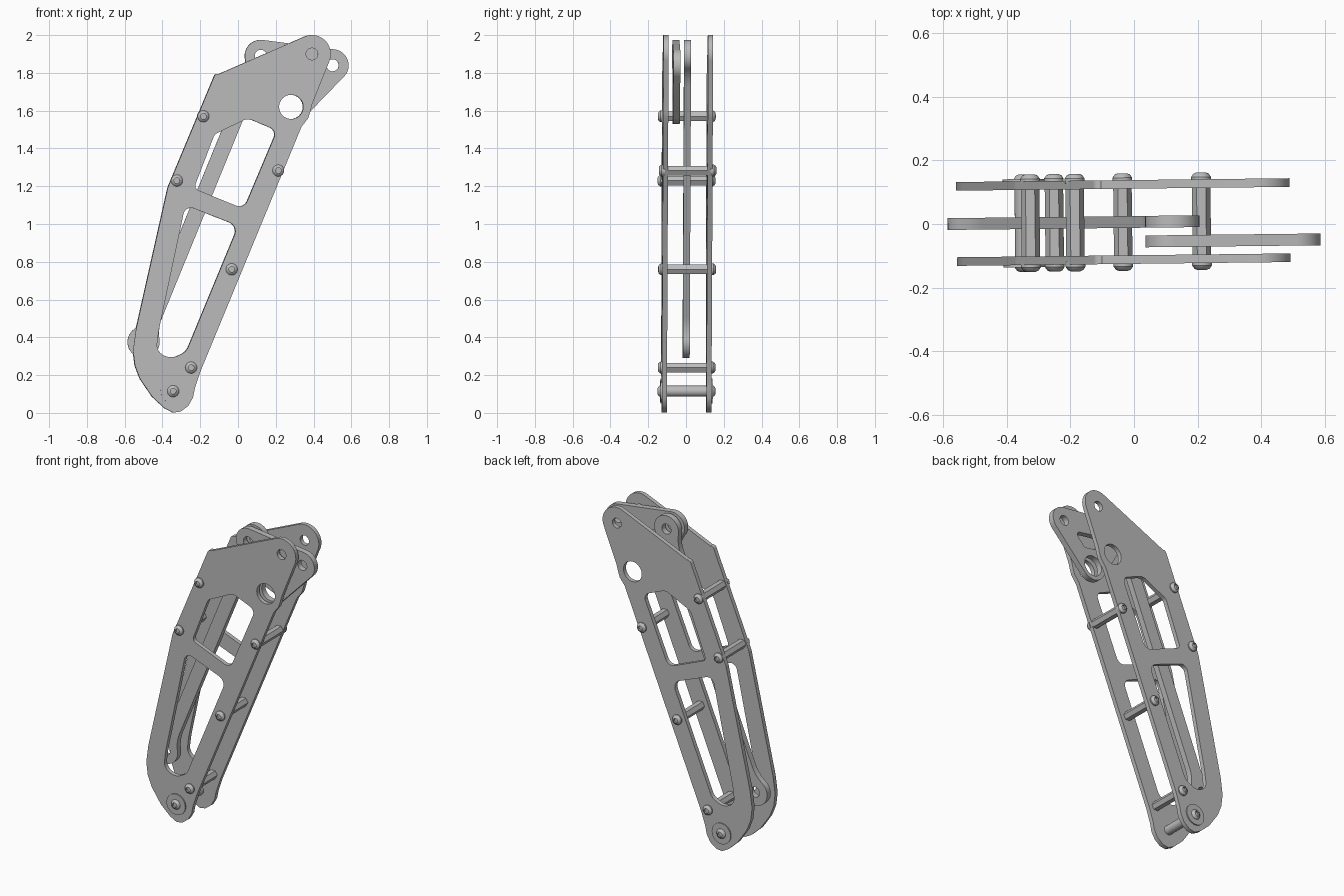
import bpy, bmesh, math
from mathutils import Vector, Matrix
from mathutils.geometry import convex_hull_2d

cube = bpy.data.objects.get("Cube")
if cube:
    bpy.data.objects.remove(cube)

grey = bpy.data.materials.new("plain_grey")
grey.use_nodes = True
grey.diffuse_color = (0.5, 0.5, 0.5, 1)
grey.node_tree.nodes["Principled BSDF"].inputs["Base Color"].default_value = (0.5, 0.5, 0.5, 1)

# The assembly is turned very slightly about the vertical
PLACE = Matrix.Translation((0, 0.0065, 0)) @ Matrix.Rotation(0.0115, 4, 'Z')
HALF_GAP = 0.118
OUTER = 0.1315


def circle(x, z, r, n=32):
    return [Vector((x + r * math.cos(i * math.tau / n), z + r * math.sin(i * math.tau / n)))
            for i in range(n)]


def rounded(corners, steps=7):
    """Polygon from (x, z, radius) corners, with filleted corners."""
    out = []
    for i, (x, z, r) in enumerate(corners):
        p = Vector((x, z))
        if r == 0:
            out.append(p)
            continue
        a = (Vector(corners[i - 1][:2]) - p).normalized()
        b = (Vector(corners[(i + 1) % len(corners)][:2]) - p).normalized()
        half = a.angle(b) / 2
        start, end = p + a * r / math.tan(half), p + b * r / math.tan(half)
        centre = p + (a + b).normalized() * r / math.sin(half)
        for k in range(steps + 1):
            d = (start.lerp(end, k / steps) - centre).normalized()
            out.append(centre + d * r)
    return out


def hull(circles):
    pts = [p for c in circles for p in circle(*c, 48)]
    return [pts[i] for i in convex_hull_2d(pts)]


def finish(ob):
    ob.data.materials.clear()
    ob.data.materials.append(grey)
    bpy.ops.object.select_all(action='DESELECT')
    ob.select_set(True)
    bpy.context.view_layer.objects.active = ob
    bpy.ops.object.shade_smooth_by_angle(angle=math.radians(32))


def sheet(name, loops, y, thickness):
    """Flat part cut from sheet: first loop is the outline, the rest are openings."""
    cu = bpy.data.curves.new(name, 'CURVE')
    cu.dimensions, cu.fill_mode = '2D', 'BOTH'
    cu.extrude = thickness / 2
    for loop in loops:
        sp = cu.splines.new('POLY')
        sp.points.add(len(loop) - 1)
        for pt, p in zip(sp.points, loop):
            pt.co = (p.x, p.y, 0, 1)
        sp.use_cyclic_u = True
    ob = bpy.data.objects.new(name, cu)
    bpy.context.collection.objects.link(ob)
    ob.matrix_world = PLACE @ Matrix.Translation((0, y, 0)) @ Matrix.Rotation(math.pi / 2, 4, 'X')
    bpy.ops.object.select_all(action='DESELECT')
    ob.select_set(True)
    bpy.context.view_layer.objects.active = ob
    bpy.ops.object.convert(target='MESH')
    finish(bpy.context.view_layer.objects.active)


def lathe(name, x, z, profile, sides, side=1):
    """Turned part: (radius, y) profile spun about the y axis."""
    bm = bmesh.new()
    vs = [bm.verts.new((r, y * side, 0)) for r, y in profile]
    es = [bm.edges.new(pair) for pair in zip(vs, vs[1:])]
    bmesh.ops.spin(bm, geom=vs + es, cent=(0, 0, 0), axis=(0, 1, 0),
                   angle=math.tau, steps=sides, use_duplicate=False)
    bmesh.ops.remove_doubles(bm, verts=bm.verts, dist=0.0001)
    bmesh.ops.recalc_face_normals(bm, faces=bm.faces)
    me = bpy.data.meshes.new(name)
    bm.to_mesh(me)
    bm.free()
    ob = bpy.data.objects.new(name, me)
    bpy.context.collection.objects.link(ob)
    ob.matrix_world = PLACE @ Matrix.Translation((x, 0, z))
    finish(ob)


# Joints
TIP = (0.39, 1.90)
PIVOT = (0.28, 1.62)
ROD_TOP = Vector((0.12, 1.89))
ROD_BOTTOM = Vector((-0.50, 0.375))
CRANK_END = (0.50, 1.84)
FOOT = (-0.345, 0.115)

# Side plates: outline, two windows, pivot hole and tip hole
outline = rounded([
    (-0.12, 1.80, 0.02), (-0.373, 1.193, 0.1), (-0.542, 0.44, 0.3), (-0.557, 0.33, 0),
    (-0.547, 0.25, 0), (-0.52, 0.18, 0), (-0.455, 0.085, 0), (-0.39, 0.025, 0),
    (-0.345, 0.001, 0), (-0.305, 0.007, 0), (-0.265, 0.037, 0), (-0.24, 0.08, 0),
    (-0.23, 0.13, 0), (-0.2, 0.22, 0), (0.335, 1.515, 0), (0.37, 1.56, 0),
    (0.383, 1.60, 0), (0.39, 1.63, 0)])
tip_arc = [Vector(TIP) + Vector((math.cos(a), math.sin(a))) * 0.1
           for a in (math.radians(-22 + 134 * i / 18) for i in range(19))]
upper_window = rounded([(-0.125, 1.475, 0.04), (0.05, 1.56, 0.06), (0.205, 1.495, 0.04),
                        (0.03, 1.08, 0.045), (-0.235, 1.188, 0.025)])
lower_window = rounded([(-0.28, 1.10, 0.04), (0.0, 0.99, 0.05), (-0.275, 0.325, 0.07),
                        (-0.355, 0.285, 0.08), (-0.435, 0.325, 0.06), (-0.42, 0.44, 0.15)])
for name, s in (("front_side_plate", -1), ("back_side_plate", 1)):
    sheet(name, [outline + tip_arc, upper_window, lower_window,
                 circle(*PIVOT, 0.064), circle(*TIP, 0.031)], s * HALF_GAP, 0.027)

# Triangular rocker link on the pivot
rocker_window = rounded([(0.21, 1.835, 0.02), (0.42, 1.80, 0.02),
                         (0.345, 1.72, 0.02), (0.25, 1.735, 0.02)])
sheet("rocker_link",
      [hull([(*ROD_TOP, 0.085), (*CRANK_END, 0.085), (*PIVOT, 0.09)]), rocker_window,
       circle(*ROD_TOP, 0.032), circle(*CRANK_END, 0.032), circle(*PIVOT, 0.064)],
      -0.0615, 0.037)

# Push rod: slim shank flaring into a round eye at each end
axis = (ROD_TOP - ROD_BOTTOM).normalized()
normal = Vector((-axis.y, axis.x))
length = (ROD_TOP - ROD_BOTTOM).length
eye = [(0.085 * math.cos(a), 0.085 * math.sin(a), 0)
       for a in (math.radians(60 + 240 * i / 28) for i in range(29))]
end = [(0.097, 0.042, 0.22)] + eye + [(0.097, -0.042, 0.22)]
local = rounded(end + [(length - u, -v, r) for u, v, r in end])
rod = [ROD_BOTTOM + axis * p.x + normal * p.y for p in local]
sheet("push_rod", [rod, circle(*ROD_BOTTOM, 0.032), circle(*ROD_TOP, 0.032)], 0, 0.037)

# Spacers and socketed button screws between the plates
inner = HALF_GAP - 0.0135
head = [(0, OUTER - 0.01), (0.031, OUTER - 0.01), (0.031, 0.139), (0.024, 0.149),
        (0.015, 0.153), (0.015, 0.142), (0, 0.142)]
joints = [(-0.185, 1.57), (-0.325, 1.23), (0.212, 1.283), (-0.035, 0.76), (-0.25, 0.24), FOOT]
for i, (x, z) in enumerate(joints, 1):
    foot = (x, z) == FOOT
    lathe(f"spacer_{i}", x, z, [(0, -inner), (0.029, -inner), (0.029, inner), (0, inner)],
          24 if foot else 6)
    for end_name, s in (("front", -1), ("back", 1)):
        lathe(f"{end_name}_screw_{i}", x, z, head, 24, s)

# Wide washers around the foot pin
for end_name, s in (("front", -1), ("back", 1)):
    lathe(f"{end_name}_foot_washer", *FOOT,
          [(0, 0.125), (0.066, 0.125), (0.066, 0.1385), (0, 0.1385)], 32, s)
